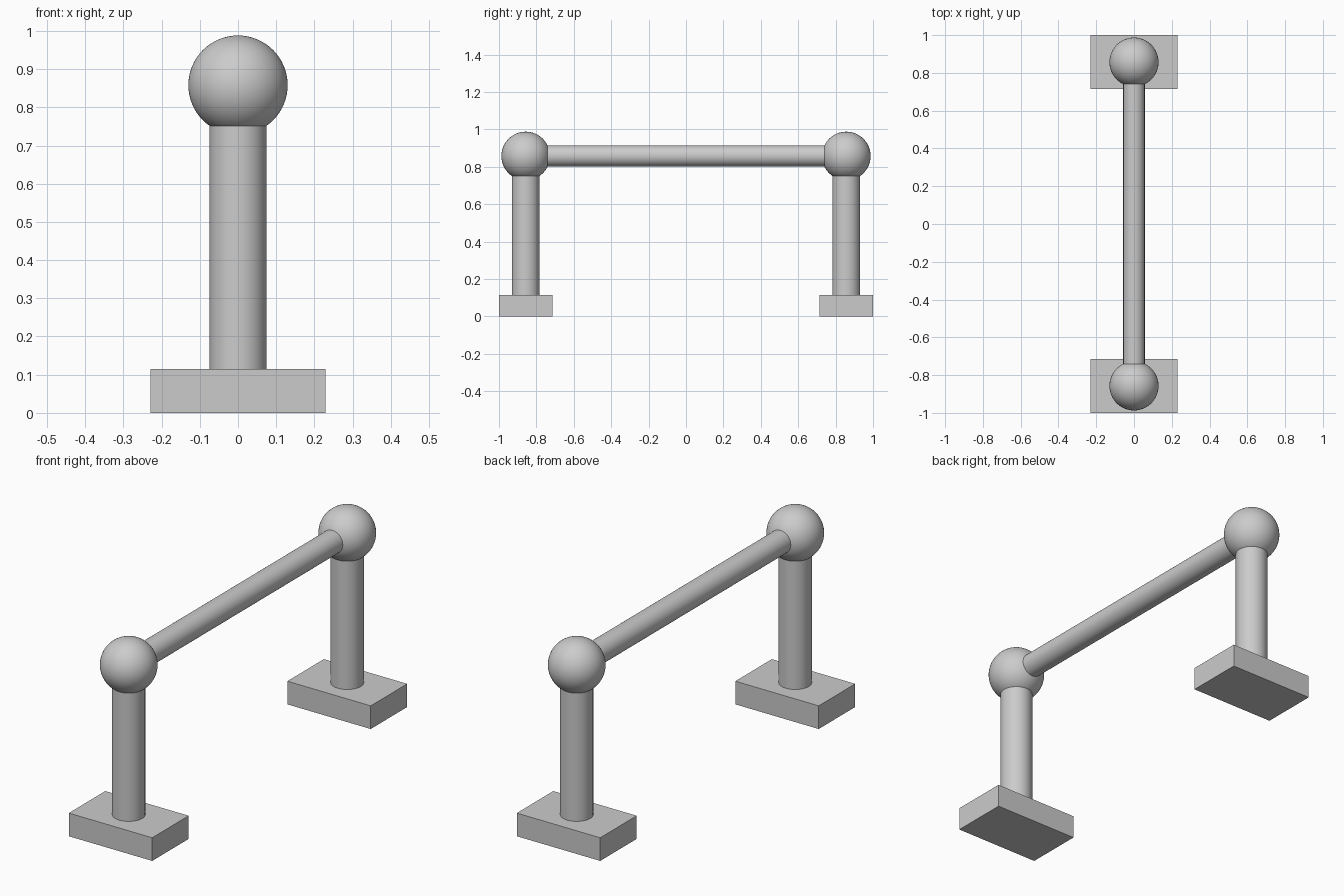
import bpy
from math import radians

if "Cube" in bpy.data.objects:
    bpy.data.objects.remove(bpy.data.objects["Cube"])

END_Y = 0.857      # distance of each stand from the centre
BALL_Z = 0.858     # height of the ball centres and the bar
BASE_H = 0.115


def smooth(name):
    obj = bpy.context.object
    obj.name = name
    bpy.ops.object.shade_smooth_by_angle(angle=radians(40))
    return obj


def box(name, size, loc):
    bpy.ops.mesh.primitive_cube_add(size=1, location=loc)
    obj = bpy.context.object
    obj.name = name
    obj.scale = size
    bpy.ops.object.transform_apply(location=False, rotation=False, scale=True)
    return obj


def rod(name, radius, length, loc, rot=(0, 0, 0)):
    bpy.ops.mesh.primitive_cylinder_add(vertices=64, radius=radius, depth=length,
                                        location=loc, rotation=rot)
    return smooth(name)


def ball(name, radius, loc):
    bpy.ops.mesh.primitive_uv_sphere_add(segments=64, ring_count=32,
                                         radius=radius, location=loc)
    return smooth(name)


# Two matching stands: foot block, upright post, ball joint
for side, y in (("front", -END_Y), ("back", END_Y)):
    box(f"{side}_foot", (0.458, 0.286, BASE_H), (0, y, BASE_H / 2))
    rod(f"{side}_post", 0.0745, BALL_Z - BASE_H, (0, y, (BALL_Z + BASE_H) / 2))
    ball(f"{side}_ball", 0.13, (0, y, BALL_Z))

# Horizontal bar between the balls
rod("crossbar", 0.057, 2 * END_Y, (0, 0, BALL_Z), (radians(90), 0, 0))
